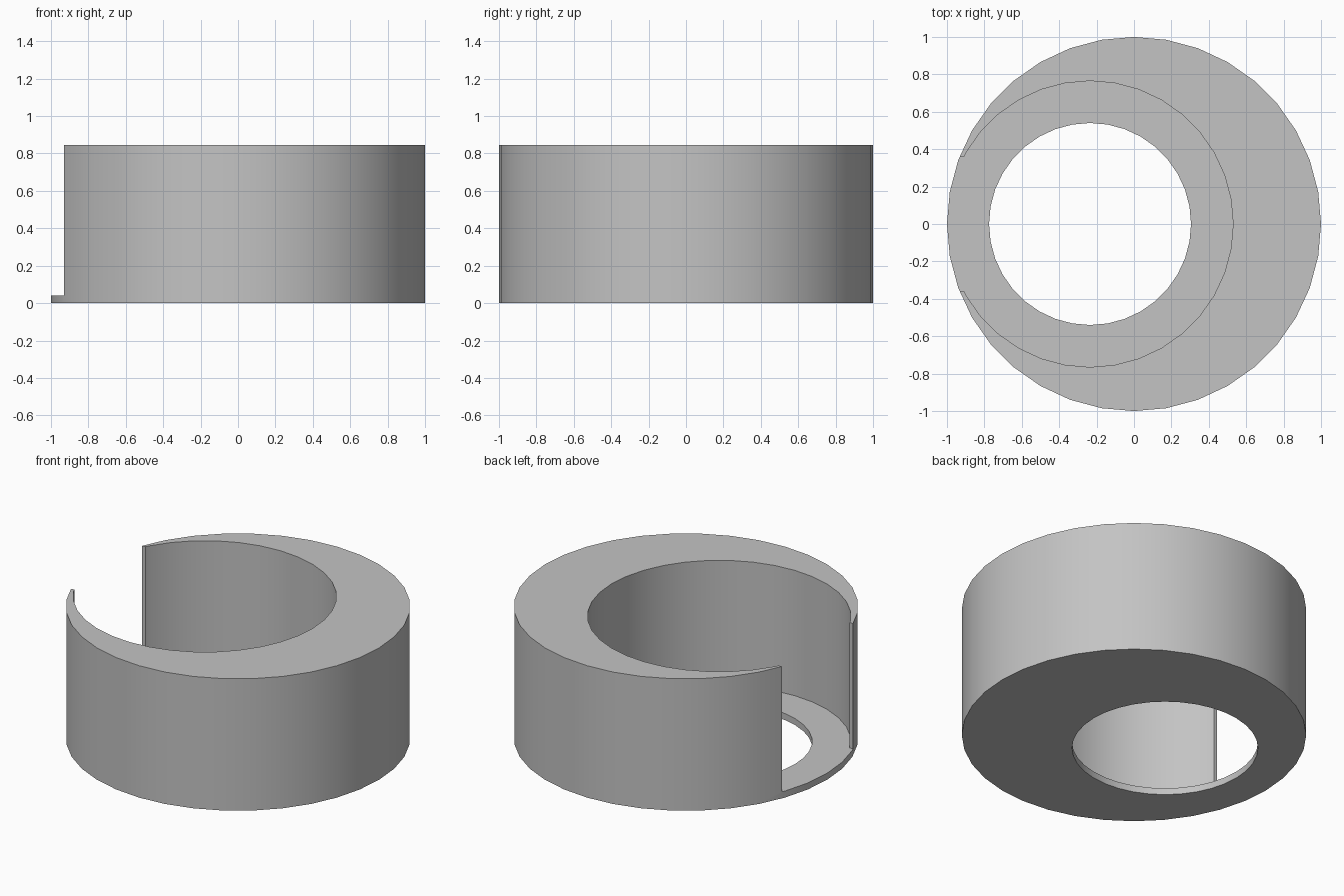
import bpy
import math

cube = bpy.data.objects.get("Cube")
if cube:
    bpy.data.objects.remove(cube, do_unlink=True)

SIDES = 36
HEIGHT = 0.845
FLOOR = 0.042
BORE_X = -0.235

grey = bpy.data.materials.new("plain grey")
grey.use_nodes = True
colour = (0.55, 0.55, 0.55, 1)
grey.diffuse_color = colour
grey.node_tree.nodes["Principled BSDF"].inputs["Base Color"].default_value = colour


def cylinder(name, x, radius, bottom, top):
    bpy.ops.mesh.primitive_cylinder_add(
        vertices=SIDES, radius=radius, depth=top - bottom,
        location=(x, 0, (bottom + top) / 2))
    obj = bpy.context.object
    obj.name = name
    obj.data.materials.append(grey)
    return obj


def cut(target, cutter):
    """Subtract the cutter, then remove it."""
    mod = target.modifiers.new("cut", "BOOLEAN")
    mod.operation = "DIFFERENCE"
    mod.solver = "EXACT"
    mod.object = cutter
    bpy.ops.object.select_all(action="DESELECT")
    target.select_set(True)
    bpy.context.view_layer.objects.active = target
    bpy.ops.object.modifier_apply(modifier=mod.name)
    bpy.data.objects.remove(cutter, do_unlink=True)


# Thick round body
body = cylinder("eccentric_ring", 0, 1, 0, HEIGHT)

# Side opening above the floor
bpy.ops.mesh.primitive_cube_add(size=1, location=(-0.85, 0, FLOOR + 0.5))
slot = bpy.context.object
slot.name = "slot_cutter"
slot.scale = (0.7, 0.72, 1)
bpy.ops.object.transform_apply(location=False, rotation=False, scale=True)
slot.data.materials.append(grey)
cut(body, slot)

# Off-centre pocket and smaller hole through the floor
cut(body, cylinder("pocket_cutter", BORE_X, 0.765, FLOOR, HEIGHT + 0.2))
cut(body, cylinder("hole_cutter", BORE_X, 0.54, -0.2, HEIGHT + 0.1))

bpy.ops.object.shade_smooth_by_angle(angle=math.radians(30))
